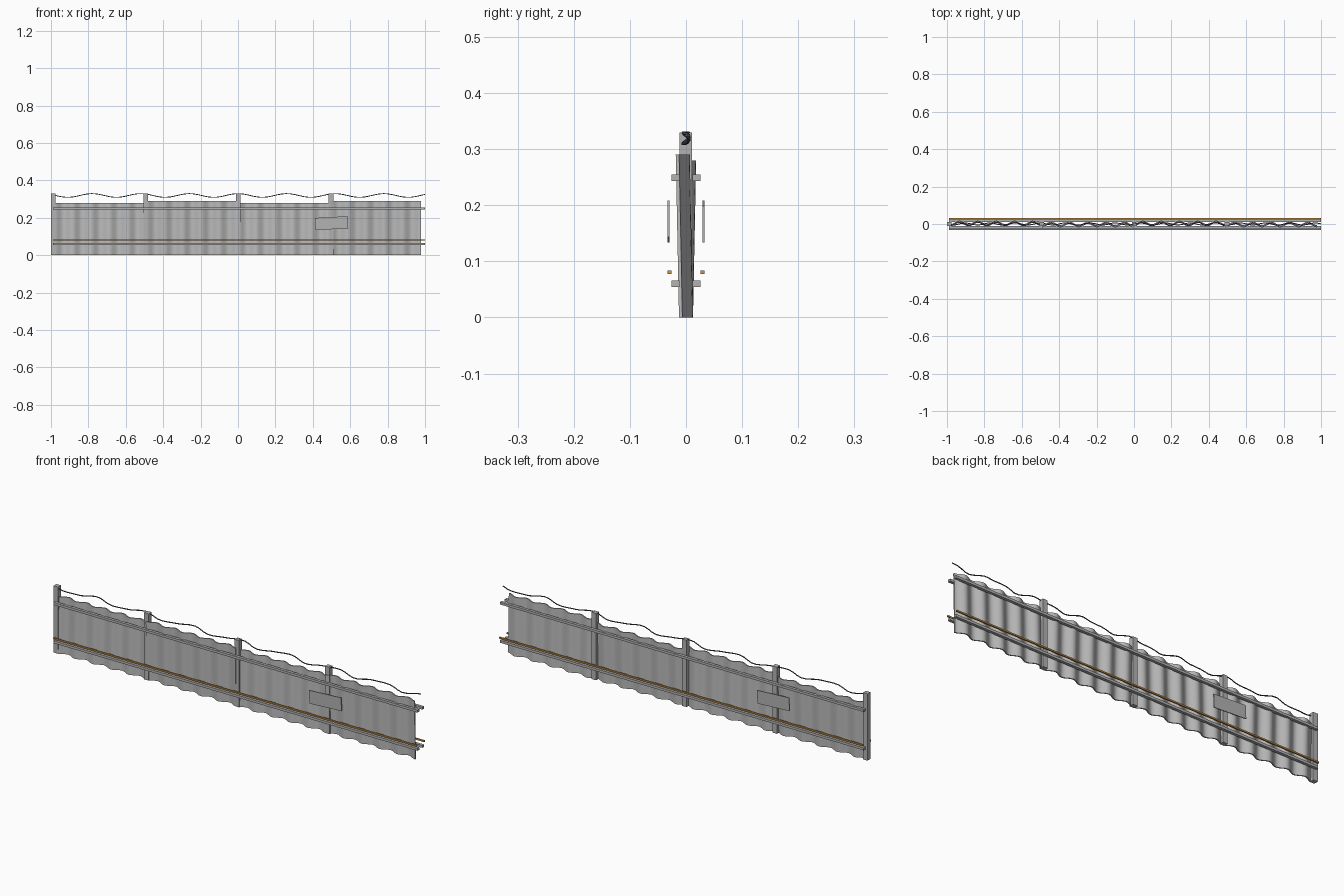
import bpy, math
from math import pi, sin, cos

if "Cube" in bpy.data.objects:
    bpy.data.objects.remove(bpy.data.objects["Cube"])


def mat(name, rgb):
    m = bpy.data.materials.new(name)
    m.diffuse_color = (*rgb, 1)
    m.use_nodes = True
    m.node_tree.nodes["Principled BSDF"].inputs["Base Color"].default_value = m.diffuse_color
    return m


SHEET = mat("galvanised sheet", (0.50, 0.50, 0.50))
STEEL = mat("post steel", (0.45, 0.45, 0.45))
WIRE = mat("dark wire", (0.10, 0.10, 0.10))
ORANGE = mat("orange stripe", (0.60, 0.30, 0.06))


def mesh(name, verts, faces, m):
    me = bpy.data.meshes.new(name)
    me.from_pydata(verts, [], faces)
    me.materials.append(m)
    ob = bpy.data.objects.new(name, me)
    bpy.context.collection.objects.link(ob)
    return ob


def box(name, x0, x1, y0, y1, z0, z1, m):
    v = [(x, y, z) for x in (x0, x1) for y in (y0, y1) for z in (z0, z1)]
    f = [(0, 1, 3, 2), (4, 6, 7, 5), (0, 4, 5, 1), (2, 3, 7, 6), (0, 2, 6, 4), (1, 5, 7, 3)]
    return mesh(name, v, f, m)


# Posts
for i in range(4):
    x = -0.988 + 0.495 * i
    box(f"post_{i + 1}", x - 0.0125, x + 0.0125, -0.012, 0.011, 0, 0.33, STEEL)


# Corrugated panels, alternately tall and short, leaning either way
def panel(i):
    x0, x1 = -0.982 + 0.49 * i, -0.982 + 0.49 * (i + 1)
    h, lean = ((0.28, 0.02), (0.29, -0.02))[i % 2]
    n, waves, half = 60, 5, 0.003
    v = []
    for k in range(n + 1):
        u = k / n
        y = -0.0095 * cos(2 * pi * waves * u)
        for z in (0, h):
            for t in (-half, half):
                v.append((x0 + (x1 - x0) * u, y + t + lean * z, z))
    f = [(0, 1, 3, 2), (4 * n, 4 * n + 2, 4 * n + 3, 4 * n + 1)]
    for k in range(n):
        a, b = 4 * k, 4 * k + 4
        f += [(a, a + 2, b + 2, b), (a + 1, b + 1, b + 3, a + 3),
              (a, b, b + 1, a + 1), (a + 2, a + 3, b + 3, b + 2)]
        f[-4:] = [q[::-1] for q in f[-4:]]
    ob = mesh(f"panel_{i + 1}", v, [q[::-1] if j < 2 else q for j, q in enumerate(f)], SHEET)
    import bmesh
    bm = bmesh.new()
    bm.from_mesh(ob.data)
    bmesh.ops.recalc_face_normals(bm, faces=bm.faces)
    bm.to_mesh(ob.data)
    bm.free()
    bpy.ops.object.select_all(action='DESELECT')
    bpy.context.view_layer.objects.active = ob
    ob.select_set(True)
    bpy.ops.object.shade_smooth_by_angle(angle=math.radians(40))


for i in range(4):
    panel(i)

# Rails, painted stripe and sign plate on both sides
for side, s in (("front", -1), ("back", 1)):
    for label, z in (("lower", 0.06), ("upper", 0.249)):
        y = sorted((s * 0.012, s * 0.026))
        box(f"{side}_{label}_rail", -0.99, 1.0, *y, z - 0.006, z + 0.006, STEEL)
    y = sorted((s * 0.026, s * 0.033))
    box(f"{side}_stripe", -0.99, 1.0, *y, 0.077, 0.084, ORANGE)
    plate = box(f"{side}_plate", -0.088, 0.088, -0.002, 0.002, -0.0325, 0.0325, STEEL)
    plate.location = (-0.5 * s, s * 0.031, 0.171)
    plate.rotation_euler = (0, math.radians(3 * s), 0)

# Wavy wire along the top
cu = bpy.data.curves.new("top_wire", 'CURVE')
cu.dimensions = '3D'
cu.bevel_depth = 0.0025
cu.bevel_resolution = 1
cu.use_fill_caps = True
sp = cu.splines.new('POLY')
N = 80
sp.points.add(N)
for k in range(N + 1):
    x = -0.98 + 1.98 * k / N
    sp.points[k].co = (x, 0.006 * sin(47 * x), 0.319 + 0.010 * cos(2 * pi * x / 0.26), 1)
cu.materials.append(WIRE)
wire = bpy.data.objects.new("top_wire", cu)
bpy.context.collection.objects.link(wire)
